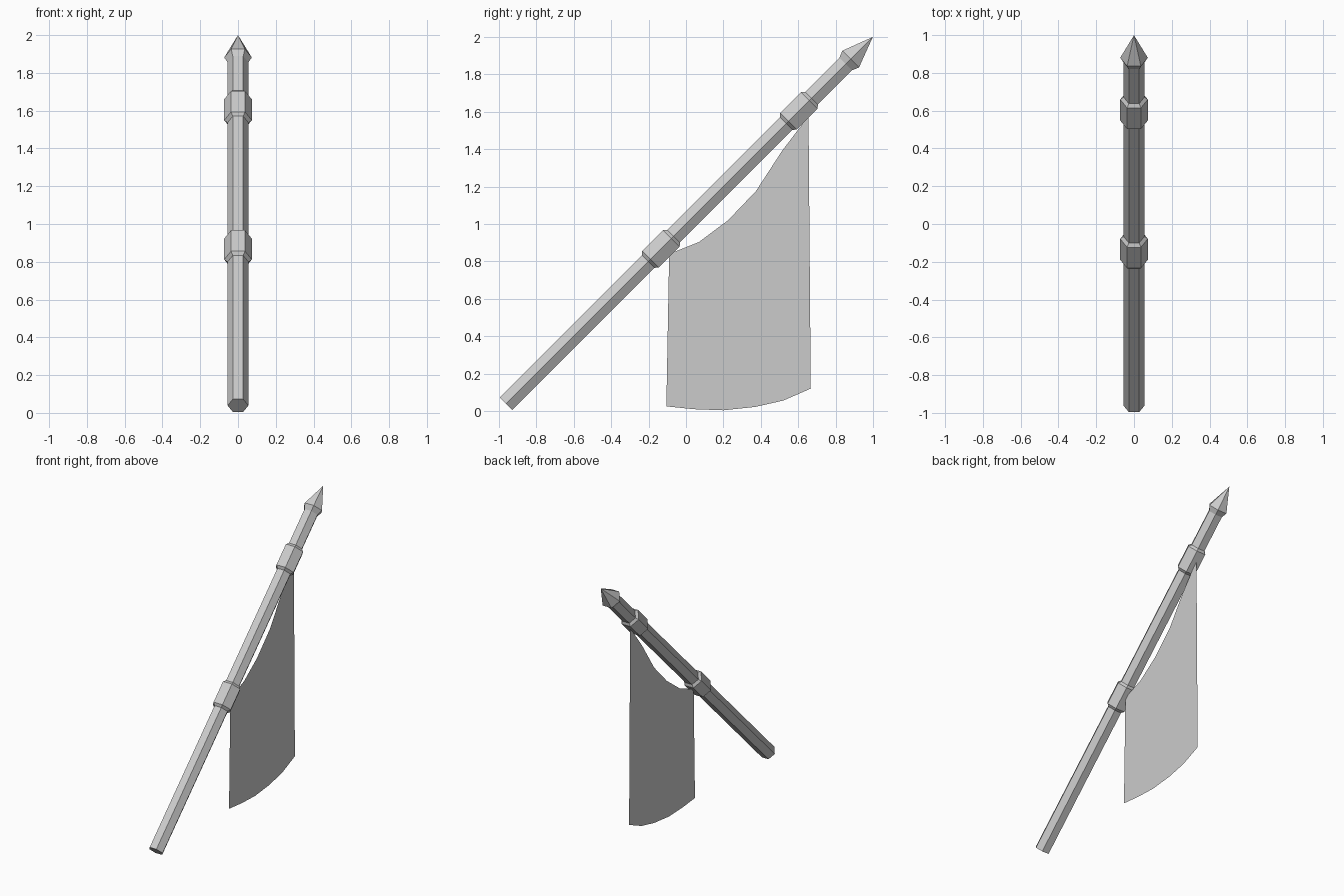
import bpy, bmesh
from math import sin, cos, pi, sqrt
from mathutils import Vector

if "Cube" in bpy.data.objects:
    bpy.data.objects.remove(bpy.data.objects["Cube"])

AXIS = Vector((0, 1, 1)) / sqrt(2)      # direction of the leaning pole
UP = Vector((0, -1, 1)) / sqrt(2)       # across the pole, in its plane
SIDE = Vector((1, 0, 0))
OFFSET = 0.708                          # distance of the pole from the origin along UP


def finish(name, bm):
    mesh = bpy.data.meshes.new(name)
    bm.to_mesh(mesh)
    bm.free()
    obj = bpy.data.objects.new(name, mesh)
    bpy.context.collection.objects.link(obj)
    return obj


def hex_part(name, profile):
    """Six-sided solid along the pole from (distance, radius) pairs; radius 0 is a point."""
    bm = bmesh.new()
    rings = []
    for s, r in profile:
        centre = AXIS * s + UP * OFFSET
        if r == 0:
            rings.append([bm.verts.new(centre)] * 6)
        else:
            rings.append([bm.verts.new(centre + r * (SIDE * cos(k * pi / 3) + UP * sin(k * pi / 3)))
                          for k in range(6)])
    for a, b in zip(rings, rings[1:]):
        for k in range(6):
            n = (k + 1) % 6
            quad = [a[k], a[n], b[n], b[k]]
            bm.faces.new(list(dict.fromkeys(quad)))
    for ring in (rings[0], rings[-1]):
        if len(set(ring)) == 6:
            bm.faces.new(ring)
    bmesh.ops.recalc_face_normals(bm, faces=bm.faces)
    return finish(name, bm)


# Pole
hex_part("pole", [(-0.653, 0.055), (1.93, 0.055)])

# Pointed tip
hex_part("spear_tip", [(1.895, 0.045), (1.953, 0.073), (2.121, 0)])

# Two chamfered collars holding the flag
for name, s in (("lower_collar", 0.44), ("upper_collar", 1.483)):
    hex_part(name, [(s - 0.022, 0.05), (s, 0.073), (s + 0.157, 0.073), (s + 0.179, 0.05)])

# Hanging flag, one thin sheet
top = [(-0.09, 0.84), (0.07, 0.904), (0.225, 1.02), (0.374, 1.176), (0.513, 1.39), (0.655, 1.577)]
bottom = [(-0.105, 0.025), (0.04, 0.01), (0.2, 0.004), (0.37, 0.022), (0.52, 0.056), (0.667, 0.12)]
bm = bmesh.new()
upper = [bm.verts.new((0, y, z)) for y, z in top]
lower = [bm.verts.new((0, y, z)) for y, z in bottom]
for i in range(5):
    bm.faces.new((lower[i], lower[i + 1], upper[i + 1], upper[i]))
finish("flag", bm)
